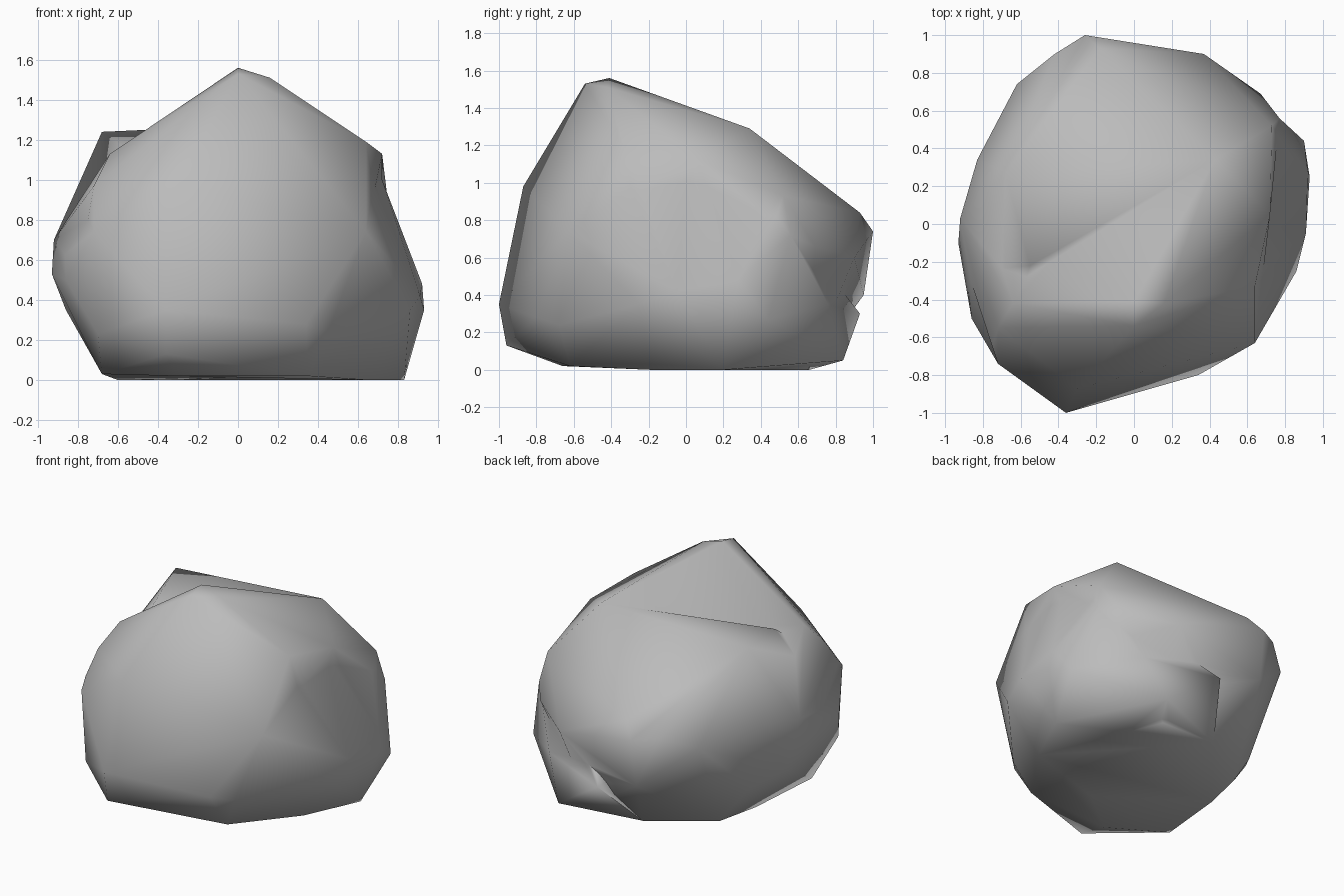
import bpy
import bmesh
import math

# Remove the default cube only
default_cube = bpy.data.objects.get("Cube")
if default_cube:
    bpy.data.objects.remove(default_cube, do_unlink=True)


def make_material(name, colour):
    material = bpy.data.materials.new(name)
    material.use_nodes = True
    material.diffuse_color = colour
    shader = material.node_tree.nodes["Principled BSDF"]
    shader.inputs["Base Color"].default_value = colour
    shader.inputs["Roughness"].default_value = 0.9
    return material


def hull_object(name, corners, material):
    """Chisel a convex chunk of stone from its corner points."""
    bm = bmesh.new()
    for corner in corners:
        bm.verts.new(corner)
    result = bmesh.ops.convex_hull(bm, input=bm.verts[:])
    loose = {v for v in result["geom_interior"] + result["geom_unused"]
             if isinstance(v, bmesh.types.BMVert)}
    bmesh.ops.delete(bm, geom=list(loose), context="VERTS")
    bmesh.ops.recalc_face_normals(bm, faces=bm.faces[:])
    mesh = bpy.data.meshes.new(name)
    bm.to_mesh(mesh)
    bm.free()
    mesh.materials.append(material)
    obj = bpy.data.objects.new(name, mesh)
    bpy.context.collection.objects.link(obj)
    return obj


def merge_into(target, chunk):
    """Fuse a chunk into the target and discard the helper."""
    modifier = target.modifiers.new("fuse " + chunk.name, "BOOLEAN")
    modifier.operation = "UNION"
    modifier.solver = "EXACT"
    modifier.object = chunk
    bpy.context.view_layer.objects.active = target
    bpy.ops.object.modifier_apply(modifier=modifier.name)
    bpy.data.objects.remove(chunk, do_unlink=True)


stone = make_material("grey stone", (0.5, 0.5, 0.5, 1.0))

# Corners shared by neighbouring masses
back_shoulder = (.43, .34, 1.29)
right_shoulder = (.64, -.33, 1.19)
right_corner = (.72, .05, 1.13)
right_edge = (.77, .56, .72)
cheek = (-.72, -.74, .74)
jaw = (-.7, -.72, .23)
heel = (-.68, -.45, .03)
front_knee = (.64, -.63, .74)
front_toe = (.45, -.68, .24)
front_foot = (.35, -.62, .02)
side_foot = (.65, -.19, 0)
back_foot = (-.12, .66, 0)
left_hip = (-.93, -.1, .53)
left_flank = (-.92, .03, .7)

# Rear mass: a long ridge falling to the back
ridge = [(-.55, -.22, 1.15), (-.68, .27, 1.24), back_shoulder, right_corner,
         (.73, .52, .93)]
left_side = [left_hip, left_flank, (-.83, .34, .75), (-.86, -.5, .5),
             (-.86, .1, .35), (-.72, .3, .26), cheek, jaw]
back = [(-.62, .74, .68), (-.42, .9, .76), (-.26, 1, .74), (-.18, .93, .84),
        (.37, .9, .6), (.67, .69, .66), right_edge, (-.27, .95, .4)]
rear_base = [heel, (-.6, .07, 0), (-.53, .38, 0), back_foot,
             (.3, .65, 0), side_foot, front_foot]
boulder = hull_object("boulder", ridge + left_side + back + rear_base, stone)

# Front mass: the peak and the broad face below it
peak = [(0, -.41, 1.56), (0, -.54, 1.53), (.16, -.42, 1.51)]
face = [(-.64, -.42, 1.13), (-.72, -.55, .97), (-.75, -.65, .8), cheek, jaw,
        (-.3, -.87, .98), (-.36, -1, .35), (-.36, -.96, .13),
        (.34, -.8, .28), front_toe, front_knee, left_hip, left_flank]
front_root = [back_shoulder, right_corner, right_shoulder,
              (-.25, -.25, 1.05), heel, front_foot, side_foot,
              (-.3, -.66, .02)]
merge_into(boulder, hull_object("front mass", peak + face + front_root, stone))

# Right flank: the broad flare that widens the foot and wraps to the back
flare = [(.93, .25, .35), (.92, .28, .48), (.9, .44, .27), (.91, -.05, .42),
         (.86, -.25, .35), (.83, .2, 0), (.42, .84, .05)]
flank_back = [right_edge, (.55, .76, .35), (.05, .93, .3), back_foot]
flank_root = [(.72, .05, 1), (.64, -.33, 1.05), (.74, .5, .85), front_knee,
              front_toe, front_foot, side_foot, (0, 0, .3)]
merge_into(boulder, hull_object("flank", flare + flank_back + flank_root, stone))

# Weld slivers along the seams and soften the facets
bm = bmesh.new()
bm.from_mesh(boulder.data)
bmesh.ops.remove_doubles(bm, verts=bm.verts[:], dist=0.02)
bmesh.ops.triangulate(bm, faces=bm.faces[:])
bmesh.ops.recalc_face_normals(bm, faces=bm.faces[:])
bm.to_mesh(boulder.data)
bm.free()

bpy.ops.object.select_all(action="DESELECT")
boulder.select_set(True)
bpy.context.view_layer.objects.active = boulder
bpy.ops.object.shade_smooth_by_angle(angle=math.radians(70))
